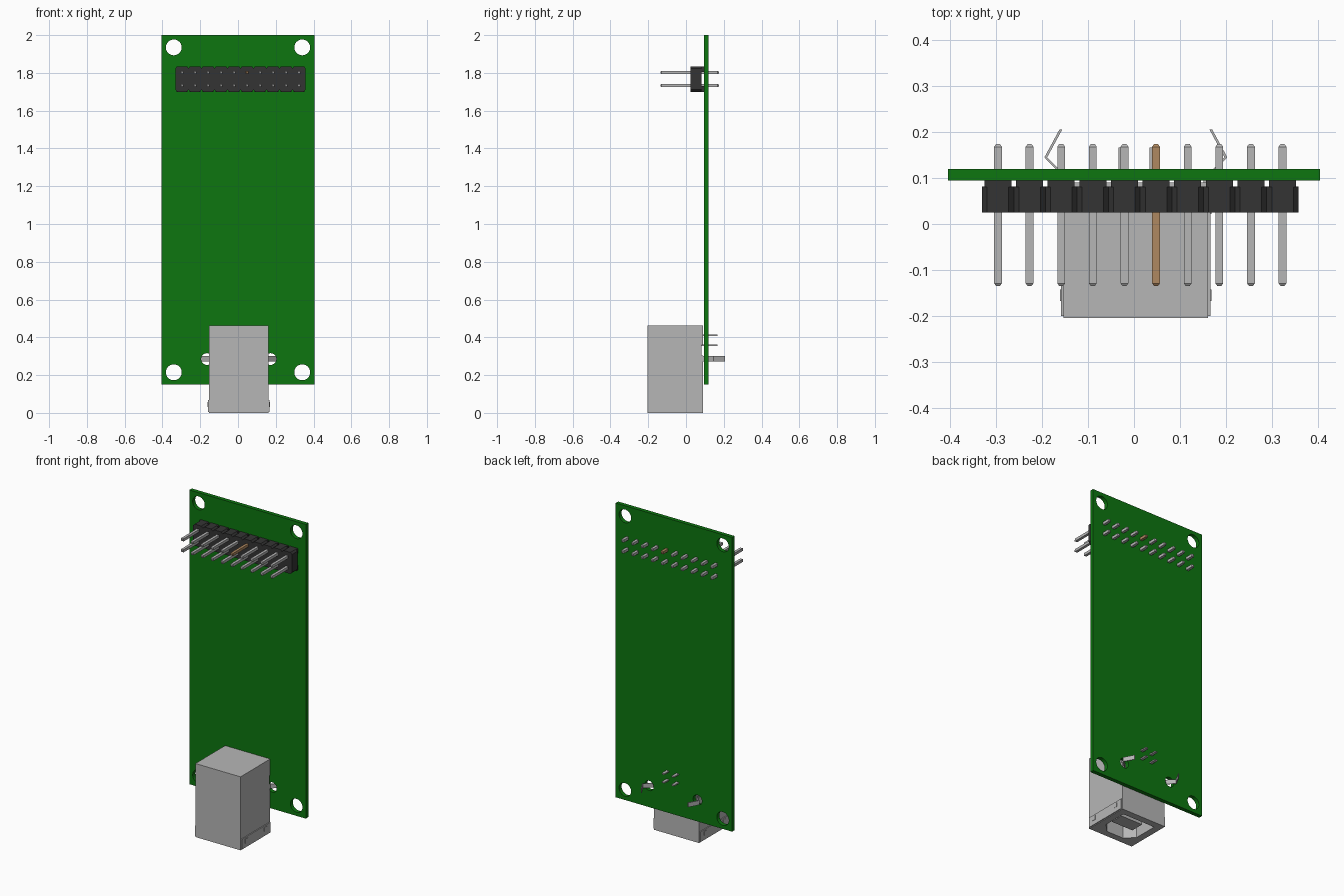
import bpy, bmesh, math
from mathutils import Vector

if "Cube" in bpy.data.objects:
    bpy.data.objects.remove(bpy.data.objects["Cube"], do_unlink=True)


def material(name, rgb, metallic=0.0):
    m = bpy.data.materials.new(name)
    m.use_nodes = True
    m.diffuse_color = (*rgb, 1)
    m.node_tree.nodes["Principled BSDF"].inputs["Base Color"].default_value = (*rgb, 1)
    return m


GREEN = material("board green", (0.004, 0.18, 0.005))
GREY = material("metal grey", (0.47, 0.47, 0.47))
BLACK = material("header black", (0.034, 0.034, 0.034))
BROWN = material("copper brown", (0.43, 0.25, 0.12))


def finish(bm, name, mat):
    bmesh.ops.recalc_face_normals(bm, faces=bm.faces)
    me = bpy.data.meshes.new(name)
    bm.to_mesh(me)
    bm.free()
    ob = bpy.data.objects.new(name, me)
    bpy.context.collection.objects.link(ob)
    me.materials.append(mat)
    return ob


def add_box(bm, x0, x1, y0, y1, z0, z1):
    vs = bmesh.ops.create_cube(bm, size=1)["verts"]
    for v in vs:
        v.co = Vector(((x0 + x1) / 2 + v.co.x * (x1 - x0),
                       (y0 + y1) / 2 + v.co.y * (y1 - y0),
                       (z0 + z1) / 2 + v.co.z * (z1 - z0)))
    return vs


def add_prism(bm, pts, axis, a, b):
    """Extrude a 2D outline along y (points are x, z) or z (points are x, y)."""
    def place(p, t):
        return (p[0], t, p[1]) if axis == "y" else (p[0], p[1], t)
    face = bm.faces.new([bm.verts.new(place(p, a)) for p in pts])
    new = bmesh.ops.extrude_face_region(bm, geom=[face])["geom"]
    shift = Vector(place((0, 0), b - a))
    for v in new:
        if isinstance(v, bmesh.types.BMVert):
            v.co += shift


def circle(cx, cz, r, n=32):
    return [(cx + r * math.cos(math.tau * i / n), cz + r * math.sin(math.tau * i / n))
            for i in range(n)]


def cut(ob, bm):
    cutter = finish(bm, "cutter", ob.data.materials[0])
    cutter.hide_render = True
    mod = ob.modifiers.new("cut", "BOOLEAN")
    mod.operation, mod.solver, mod.object = "DIFFERENCE", "EXACT", cutter
    bpy.context.view_layer.objects.active = ob
    bpy.ops.object.modifier_apply(modifier=mod.name)
    bpy.data.objects.remove(cutter, do_unlink=True)


# Circuit board with mounting holes and connector leg holes
bm = bmesh.new()
add_box(bm, -0.405, 0.405, 0.095, 0.12, 0.15, 2.0)
board = finish(bm, "circuit_board", GREEN)
bm = bmesh.new()
for x in (-0.34, 0.34):
    for z in (0.215, 1.935):
        add_prism(bm, circle(x, z, 0.042), "y", 0.05, 0.16)
for x in (-0.164, 0.172):
    add_prism(bm, circle(x, 0.285, 0.031), "y", 0.05, 0.16)
cut(board, bm)

# Header: chamfered blocks with stand-off feet
PITCH = 0.0688
COLUMNS = [-0.296 + PITCH * i for i in range(10)]
ROWS = (1.733, 1.802)
bm = bmesh.new()
w, z0, z1, c = PITCH / 2, 1.70, 1.835, 0.011
for x in COLUMNS:
    add_prism(bm, [(x - w + c, z0), (x + w - c, z0), (x + w, z0 + c), (x + w, z1 - c),
                   (x + w - c, z1), (x - w + c, z1), (x - w, z1 - c), (x - w, z0 + c)],
              "y", 0.025, 0.082)
    for za, zb in ((z0, z0 + 0.03), (z1 - 0.03, z1)):
        add_box(bm, x - w + 0.005, x + w - 0.005, 0.08, 0.095, za, zb)
finish(bm, "header_housing", BLACK)


# Header pins with tapered tips
def add_pin(bm, x, z):
    for y0, y1, taper in ((-0.129, 0.168, 0), (-0.135, -0.129, -1), (0.168, 0.174, 1)):
        vs = add_box(bm, x - 0.0085, x + 0.0085, y0, y1, z - 0.0085, z + 0.0085)
        for v in vs:
            if taper and (v.co.y - (y0 + y1) / 2) * taper > 0:
                v.co.x = x + (v.co.x - x) * 0.5
                v.co.z = z + (v.co.z - z) * 0.5


grey_pins, brown_pin = bmesh.new(), bmesh.new()
for i, x in enumerate(COLUMNS):
    for z in ROWS:
        add_pin(brown_pin if i == 5 and z == ROWS[1] else grey_pins, x, z)
finish(grey_pins, "header_pins", GREY)
finish(brown_pin, "marked_header_pin", BROWN)

# Connector shell with a cavity opening downwards and a rear notch
CX, CY = 0.004, -0.058
bm = bmesh.new()
add_box(bm, -0.153, 0.161, -0.205, 0.09, 0.0, 0.462)
shell = finish(bm, "connector_shell", GREY)
bm = bmesh.new()
hx, hy, ch = 0.114, 0.105, 0.055
add_prism(bm, [(CX - hx, CY + hy), (CX - hx, CY - hy + ch), (CX - hx + ch, CY - hy),
               (CX + hx - ch, CY - hy), (CX + hx, CY - hy + ch), (CX + hx, CY + hy)],
          "z", -0.05, 0.24)
cut(shell, bm)
bm = bmesh.new()
add_box(bm, -0.3, 0.3, 0.082, 0.15, 0.305, 0.36)
cut(shell, bm)

# Tongue inside the cavity
bm = bmesh.new()
add_box(bm, CX - 0.076, CX + 0.076, CY - 0.043, CY + 0.043, 0.03, 0.245)
finish(bm, "connector_tongue", GREY)

# Folded side flaps at the mouth, with raised dimples
bm = bmesh.new()
for s in (-1, 1):
    a, b, d = (CX + s * t for t in (0.155, 0.163, 0.165))
    add_box(bm, min(a, b), max(a, b), -0.2, 0.085, 0.004, 0.068)
    for y in (-0.155, 0.035):
        add_box(bm, min(a, d), max(a, d), y - 0.013, y + 0.013, 0.032, 0.058)
finish(bm, "shell_side_flaps", GREY)

# Bent retaining legs
bm = bmesh.new()
path = [(0.153, 0.06), (0.153, 0.098), (0.199, 0.145), (0.166, 0.206)]
for s in (-1, 1):
    outline = [(CX + s * x, y) for x, y in path]
    outline += [(CX + s * (x - 0.006), y) for x, y in reversed(path)]
    add_prism(bm, outline, "z", 0.272, 0.3)
finish(bm, "retaining_legs", GREY)

# Four flat signal pins
bm = bmesh.new()
for x in (-0.025, 0.043):
    for z in (0.357, 0.411):
        add_box(bm, x - 0.009, x + 0.009, 0.075, 0.166, z - 0.004, z + 0.004)
finish(bm, "signal_pins", GREY)
